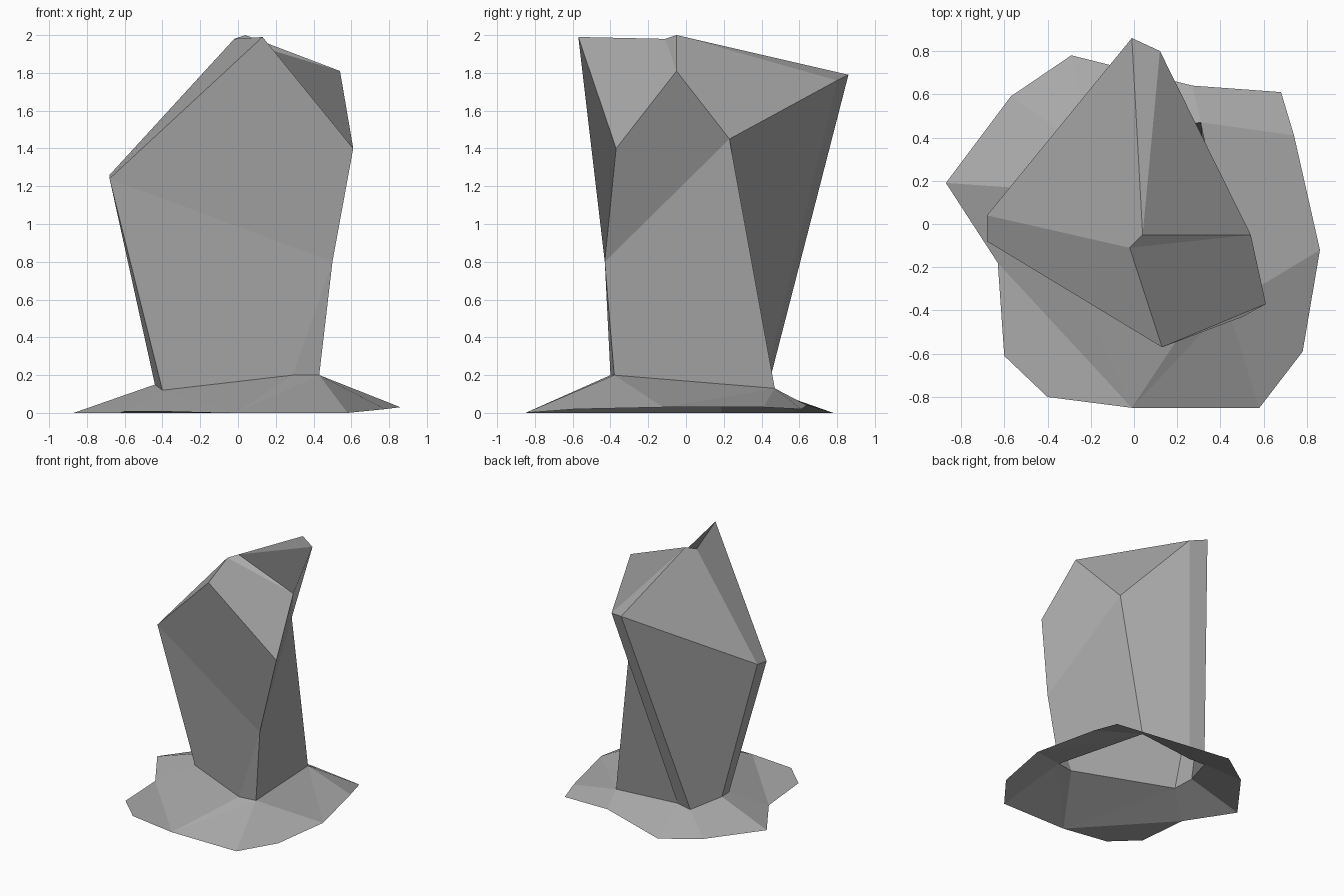
import bpy
import bmesh

cube = bpy.data.objects.get("Cube")
if cube:
    bpy.data.objects.remove(cube, do_unlink=True)

# One stone colour for the whole formation
stone = bpy.data.materials.new("grey_stone")
stone.use_nodes = True
grey = (0.4, 0.4, 0.4, 1)
stone.diffuse_color = grey
stone.node_tree.nodes["Principled BSDF"].inputs["Base Color"].default_value = grey


def build_part(name, corners, facets):
    """Build a flat-shaded rock surface; each facet is a string of corner names.
    A bent four-sided facet folds between its first and third corners."""
    bm = bmesh.new()
    verts = {key: bm.verts.new(point) for key, point in corners.items()}
    for facet in facets.split():
        face = bm.faces.new([verts[key] for key in facet])
        face.smooth = False
    mesh = bpy.data.meshes.new(name)
    bm.to_mesh(mesh)
    bm.free()
    mesh.materials.append(stone)
    obj = bpy.data.objects.new(name, mesh)
    bpy.context.collection.objects.link(obj)
    return obj


# Foot of the column, shared by the column and the skirt around it
foot = dict(
    M=(-.4, .01, .12),
    O=(.29, -.4, .2),
    K=(.43, -.38, .2),
    L=(.31, .47, .13),
    Q=(-.21, .41, .13),
    P=(-.34, .43, .12),
    N=(-.44, .16, .15),
)

# Waist and jagged crown of the column
crown = dict(
    A=(-.01, .86, 1.79),
    B=(.12, .8, 1.76),
    C=(-.02, -.11, 1.98),
    T=(.04, -.05, 2),
    D=(.54, -.05, 1.81),
    E=(.61, -.37, 1.4),
    F=(.13, -.57, 1.99),
    G=(-.68, .04, 1.26),
    H=(-.68, -.08, 1.24),
    I=(.33, .23, 1.45),
    J=(.5, -.43, .8),
)

# Rim of the skirt where it meets the ground, running clockwise from above
rim = dict(
    a=(-.87, .19, 0),
    b=(-.57, .59, 0),
    c=(-.29, .78, 0),
    d=(.27, .64, .04),
    e=(.68, .61, .02),
    f=(.74, .41, .03),
    g=(.86, -.12, .03),
    h=(.78, -.59, .02),
    i=(.58, -.85, 0),
    j=(-.01, -.85, 0),
    k=(-.4, -.8, .01),
    l=(-.6, -.61, .01),
    m=(-.63, -.18, 0),
)

# Column: front, right, back and left walls, then the sloping top
walls = "JEFH HMOJ OKJ IDEJ LIJK QBIL QPAB PNGA NMHG"
top = "DIBT TBA TAGC HFCG CDT CFED"
build_part("rock_column", {**foot, **crown}, walls + " " + top)

# Skirt: sloping rubble apron, left open underneath
apron = "Lfed Lgf LKg Kihg Kji KOj OMj Mmj mkj mlk MNam NPba PQcb QLdc"
skirt = build_part("rock_skirt", {**foot, **rim}, apron)

# Turn the apron upwards
for polygon in skirt.data.polygons:
    if polygon.normal.z < 0:
        polygon.flip()
skirt.data.update()
